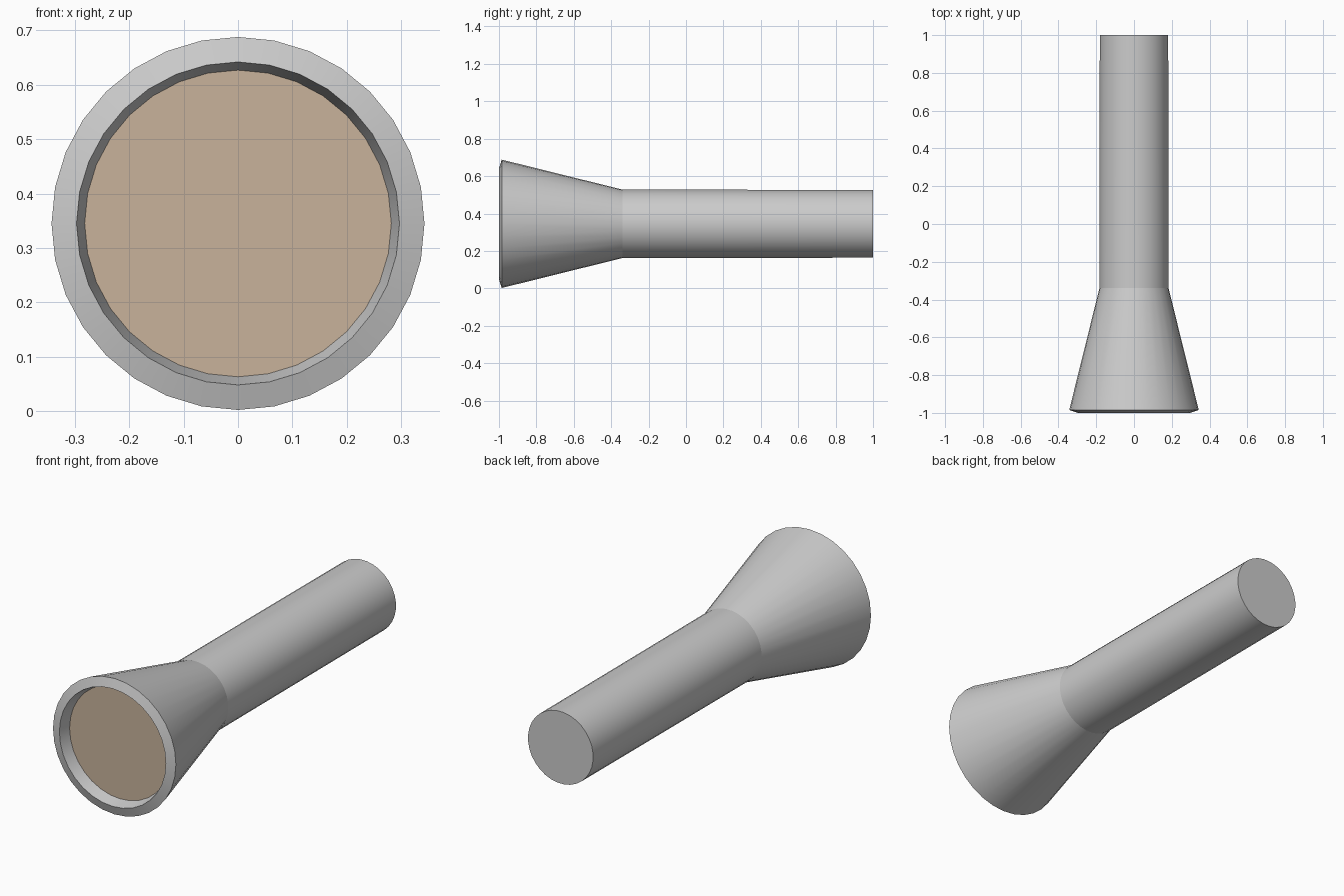
import bpy, bmesh, math

cube = bpy.data.objects.get("Cube")
if cube:
    bpy.data.objects.remove(cube, do_unlink=True)

SIDES = 32
AXIS_Z = 0.345


def material(name, color):
    m = bpy.data.materials.new(name)
    m.use_nodes = True
    m.diffuse_color = (*color, 1)
    m.node_tree.nodes["Principled BSDF"].inputs["Base Color"].default_value = (*color, 1)
    return m


def turned(name, profile, mat, phase=0.0, cap_first=False, cap_last=False):
    """Turn (radius, y) points around the long axis, from front to back on the outside."""
    bm = bmesh.new()
    rings = []
    for r, y in profile:
        ring = []
        for i in range(SIDES):
            a = math.tau * (i + phase) / SIDES
            ring.append(bm.verts.new((r * math.sin(a), y, AXIS_Z + r * math.cos(a))))
        rings.append(ring)
    for a, b in zip(rings, rings[1:]):
        for i in range(SIDES):
            j = (i + 1) % SIDES
            bm.faces.new((a[i], b[i], b[j], a[j]))
    if cap_first:
        bm.faces.new(rings[0])
    if cap_last:
        bm.faces.new(rings[-1][::-1])
    mesh = bpy.data.meshes.new(name)
    bm.to_mesh(mesh)
    bm.free()
    mesh.materials.append(mat)
    ob = bpy.data.objects.new(name, mesh)
    bpy.context.collection.objects.link(ob)
    bpy.context.view_layer.objects.active = ob
    bpy.ops.object.select_all(action='DESELECT')
    ob.select_set(True)
    bpy.ops.object.shade_smooth_by_angle(angle=math.radians(15))
    return ob


grey = material("grey metal", (0.6, 0.6, 0.6))
tan = material("tan lens", (0.58, 0.45, 0.33))

# Handle tube with a flat back end
turned("handle", [(0.184, -0.34), (0.182, 1.0)], grey, 0.5, cap_last=True)

# Flared head: recessed inner wall, sloping rim, outer cone
turned("head", [(0.282, -0.94), (0.297, -1.0), (0.343, -0.985), (0.178, -0.32)], grey)

# Lens disc set back inside the rim
turned("lens", [(0.282, -0.94)], tan, cap_first=True)
